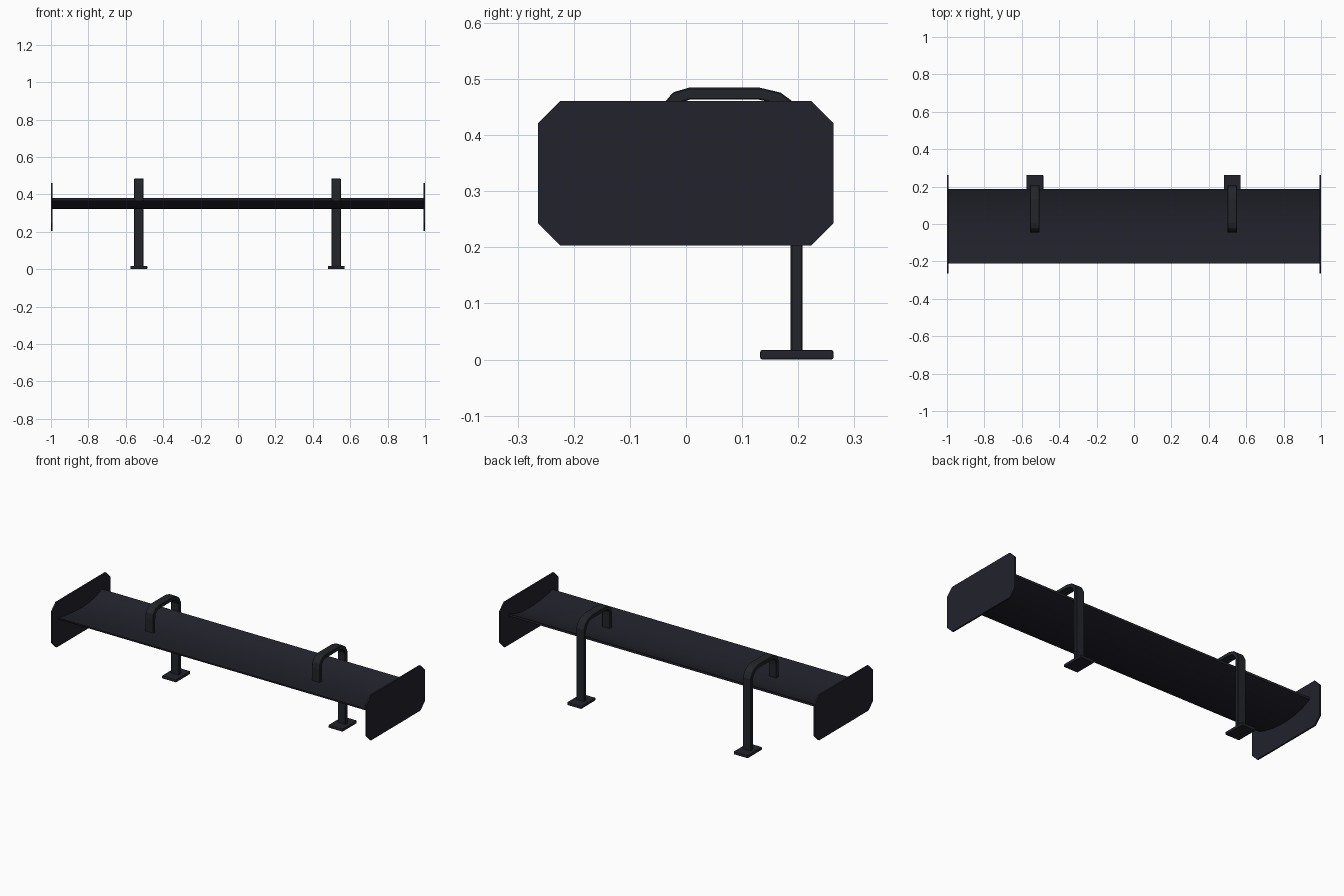
import bpy, bmesh, math
from mathutils import Vector

if "Cube" in bpy.data.objects:
    bpy.data.objects.remove(bpy.data.objects["Cube"])


def material(name, rgb):
    m = bpy.data.materials.new(name)
    m.diffuse_color = (*rgb, 1)
    m.use_nodes = True
    m.node_tree.nodes["Principled BSDF"].inputs["Base Color"].default_value = m.diffuse_color
    return m


CARBON = material("dark carbon", (0.016, 0.016, 0.025))
METAL = material("dark metal", (0.016, 0.018, 0.023))


def extrude_x(name, profile, x0, x1, mat, smooth=None):
    """Extrude a closed (y, z) outline from x0 to x1."""
    bm = bmesh.new()
    a = [bm.verts.new((x0, y, z)) for y, z in profile]
    b = [bm.verts.new((x1, y, z)) for y, z in profile]
    n = len(profile)
    bm.faces.new(a)
    bm.faces.new(b[::-1])
    for i in range(n):
        j = (i + 1) % n
        bm.faces.new((a[i], b[i], b[j], a[j]))
    bmesh.ops.recalc_face_normals(bm, faces=bm.faces)
    me = bpy.data.meshes.new(name)
    bm.to_mesh(me)
    bm.free()
    ob = bpy.data.objects.new(name, me)
    bpy.context.collection.objects.link(ob)
    me.materials.append(mat)
    if smooth:
        bpy.context.view_layer.objects.active = ob
        ob.select_set(True)
        bpy.ops.object.shade_smooth_by_angle(angle=math.radians(smooth))
        ob.select_set(False)
    return ob


def bevel(ob, width, segments=2):
    m = ob.modifiers.new("bevel", "BEVEL")
    m.width, m.segments, m.limit_method = width, segments, "ANGLE"


def ribbon(path, t):
    """Outline of constant thickness t around an open path."""
    pts = [Vector(p) for p in path]
    left, right = [], []
    for i, p in enumerate(pts):
        d0 = (p - pts[i - 1]).normalized() if i else (pts[1] - p).normalized()
        d1 = (pts[i + 1] - p).normalized() if i < len(pts) - 1 else d0
        n = Vector((-(d0 + d1).y, (d0 + d1).x)).normalized()
        k = t / 2 / max(0.5, n.dot(Vector((-d0.y, d0.x))))
        left.append(tuple(p + n * k))
        right.append(tuple(p - n * k))
    return left + right[::-1]


# Cambered wing blade
top = [(-0.212, 0.368), (-0.15, 0.357), (-0.08, 0.348), (0, 0.344),
       (0.07, 0.348), (0.13, 0.36), (0.186, 0.38)]
bottom = [(0.186, 0.367), (0.13, 0.343), (0.07, 0.328), (0, 0.321),
          (-0.08, 0.325), (-0.15, 0.338), (-0.205, 0.355), (-0.212, 0.361)]
extrude_x("wing_blade", top + bottom, -0.993, 0.993, CARBON, 30)

# Chamfered end plates
c, y0, y1, z0, z1 = 0.04, -0.264, 0.263, 0.203, 0.461
plate = [(y0 + c, z0), (y1 - c, z0), (y1, z0 + c), (y1, z1 - c),
         (y1 - c, z1), (y0 + c, z1), (y0, z1 - c), (y0, z0 + c)]
for side, s in (("left", -1), ("right", 1)):
    extrude_x(side + "_end_plate", plate, s * 0.991, s * 1.0, CARBON)

# Swan-neck supports with foot plates
neck = [(0.197, 0.01), (0.197, 0.425), (0.183, 0.452), (0.164, 0.466),
        (0.13, 0.474), (0.007, 0.474), (-0.017, 0.467), (-0.033, 0.448),
        (-0.036, 0.42), (-0.036, 0.335)]
foot = [(0.132, 0), (0.263, 0), (0.263, 0.017), (0.132, 0.017)]
for side, x in (("left", -0.53), ("right", 0.525)):
    arm = extrude_x(side + "_swan_neck", ribbon(neck, 0.021), x - 0.025, x + 0.025, METAL)
    bevel(arm, 0.002, 1)
    base = extrude_x(side + "_foot_plate", foot, x - 0.045, x + 0.045, CARBON)
    bevel(base, 0.004)
